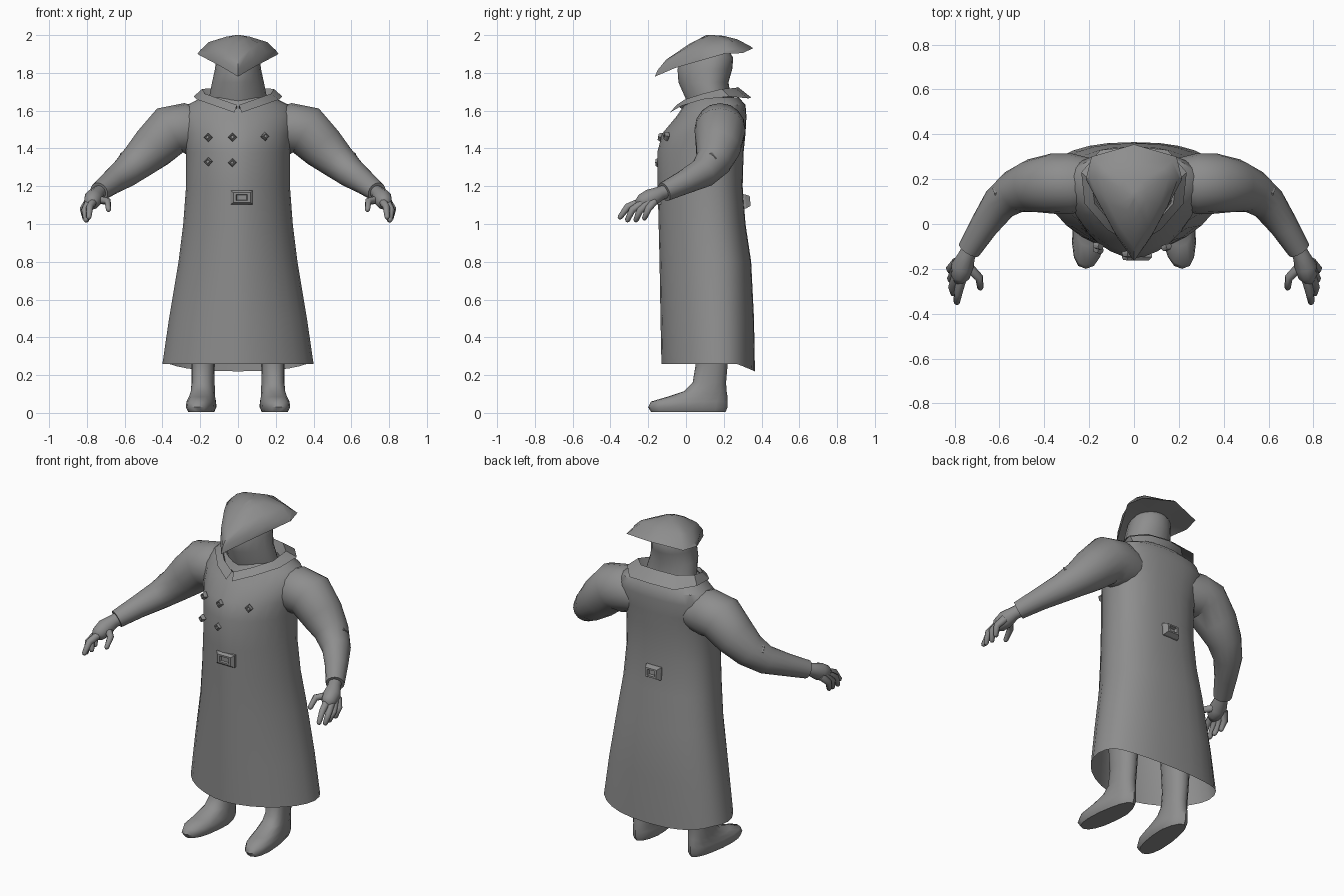
import bpy, bmesh, math
from mathutils import Vector, Matrix

cube = bpy.data.objects.get("Cube")
if cube:
    bpy.data.objects.remove(cube)

grey = bpy.data.materials.new("plain_grey")
grey.use_nodes = True
GREY = (0.27, 0.27, 0.27, 1)
grey.diffuse_color = GREY
grey.node_tree.nodes["Principled BSDF"].inputs["Base Color"].default_value = GREY


def finish(name, bm, mirror=False, angle=40):
    """Turn a bmesh into a shaded object, optionally mirrored across x."""
    bmesh.ops.recalc_face_normals(bm, faces=bm.faces)
    mesh = bpy.data.meshes.new(name)
    bm.to_mesh(mesh)
    bm.free()
    mesh.materials.append(grey)
    obj = bpy.data.objects.new(name, mesh)
    bpy.context.collection.objects.link(obj)
    if mirror:
        obj.modifiers.new("mirror", "MIRROR")
    bpy.ops.object.select_all(action="DESELECT")
    obj.select_set(True)
    bpy.context.view_layer.objects.active = obj
    bpy.ops.object.shade_smooth_by_angle(angle=math.radians(angle))
    return obj


def loft(bm, rings, closed=True, cap_start=False, cap_end=False):
    """Skin a list of equally long point rows."""
    rows = [[bm.verts.new(p) for p in ring] for ring in rings]
    n = len(rows[0])
    for a, b in zip(rows, rows[1:]):
        for i in range(n if closed else n - 1):
            j = (i + 1) % n
            bm.faces.new((a[i], a[j], b[j], b[i]))
    if cap_start:
        bm.faces.new(rows[0])
    if cap_end:
        bm.faces.new(rows[-1])


def oval(z, half, front, back, cx=0, mid=0.5, sharp=2.0, blunt=2.0, n=28):
    """Horizontal ring with its own curve exponent for front and back."""
    cy = front + (back - front) * mid
    pts = []
    for i in range(n):
        a = 2 * math.pi * i / n
        c, s = math.cos(a), math.sin(a)
        e = 2 / (sharp if s < 0 else blunt)
        depth = (cy - front) if s < 0 else (back - cy)
        pts.append(Vector((cx + half * math.copysign(abs(c) ** e, c),
                           cy + depth * math.copysign(abs(s) ** e, s), z)))
    return pts


def tube(bm, path, sides=12, tip=False, cap=True):
    """Round limb through (x, y, z, radius) points."""
    pts = [Vector(p[:3]) for p in path]
    radii = [p[3] for p in path]
    if tip:
        end = (pts[-1] - pts[-2]).normalized()
        pts.append(pts[-1] + end * radii[-1] * 0.7)
        radii.append(radii[-1] * 0.5)
    rings = []
    for i, p in enumerate(pts):
        d = (pts[min(i + 1, len(pts) - 1)] - pts[max(i - 1, 0)]).normalized()
        u = d.cross(Vector((0, 0, 1))).normalized()
        v = u.cross(d)
        rings.append([p + radii[i] * (u * math.cos(t) + v * math.sin(t))
                      for t in (2 * math.pi * k / sides for k in range(sides))])
    loft(bm, rings, cap_start=cap, cap_end=cap)


def mirrored_row(half):
    """Close a right-hand row of points (front to back) across x = 0."""
    return [Vector(p) for p in half] + [Vector((-x, y, z)) for x, y, z in reversed(half[1:-1])]


def fitting(name, loc, normal, w, h, depth=0.02, roll=0, mirror=False):
    """Small bevelled plate with a sunken middle."""
    bm = bmesh.new()
    for_size = [(w, h, -depth), (w, h, 0), (w * .75, h * .7, depth),
                (w * .5, h * .45, depth), (w * .4, h * .35, depth * .3)]
    loft(bm, [[(-a / 2, -b / 2, c), (a / 2, -b / 2, c), (a / 2, b / 2, c), (-a / 2, b / 2, c)]
              for a, b, c in for_size], cap_start=True, cap_end=True)
    turn = Vector(normal).to_track_quat("Z", "Y").to_matrix().to_4x4()
    bm.transform(Matrix.Translation(loc) @ turn @ Matrix.Rotation(math.radians(roll), 4, "Z"))
    finish(name, bm, mirror, 20)


# Long flared coat, open at the hem, with a dipping back edge
bm = bmesh.new()
coat_rows = [(.26, .40, -.13, .365), (.50, .365, -.135, .36), (.80, .315, -.14, .345),
             (1.0, .29, -.145, .315), (1.2, .275, -.15, .30), (1.38, .275, -.152, .305),
             (1.48, .29, -.125, .315), (1.57, .31, -.05, .32), (1.63, .27, -.01, .315),
             (1.67, .19, .01, .28)]
rings = [oval(z, h, f, b, mid=.6, sharp=1.75, blunt=2.4) for z, h, f, b in coat_rows]
for p in rings[0]:
    p.z -= .04 * max(0, (p.y - .27) / .095)
loft(bm, rings)
finish("coat", bm)

# Upper arms and sleeves
bm = bmesh.new()
tube(bm, [(.18, .18, 1.50, .11), (.28, .18, 1.505, .135), (.36, .18, 1.495, .135),
          (.45, .17, 1.405, .12), (.53, .145, 1.33, .097), (.60, .09, 1.27, .08),
          (.67, -.01, 1.22, .064), (.735, -.115, 1.17, .052)], sides=16)
finish("sleeve", bm, True)

# Hands with curled fingers
bm = bmesh.new()
tube(bm, [(.72, -.09, 1.18, .036), (.745, -.14, 1.16, .038), (.765, -.19, 1.135, .05),
          (.775, -.235, 1.115, .042)], tip=True)
for knuckle, middle, end in [((.765, -.23, 1.12), (.785, -.31, 1.09), (.79, -.35, 1.035)),
                             ((.785, -.215, 1.12), (.81, -.285, 1.075), (.805, -.31, 1.02)),
                             ((.79, -.195, 1.12), (.815, -.245, 1.07), (.80, -.265, 1.02)),
                             ((.79, -.17, 1.12), (.82, -.20, 1.08), (.81, -.22, 1.03)),
                             ((.75, -.18, 1.13), (.69, -.24, 1.12), (.685, -.285, 1.075))]:
    tube(bm, [(*knuckle, .023), (*middle, .019), (*end, .014)], sides=8, tip=True)
finish("hand", bm, True, 60)

# Legs with boots, toes turned slightly outward
bm = bmesh.new()
leg_rows = [(.005, .065, -.185, .21), (.03, .078, -.20, .22), (.06, .075, -.185, .22),
            (.085, .068, -.10, .22), (.115, .064, -.01, .215), (.16, .061, .035, .212),
            (.25, .062, .05, .22), (.50, .075, .04, .235), (.90, .10, .03, .25)]
rings = [oval(z, h, f, b, cx=.185, n=16, sharp=2.4) for z, h, f, b in leg_rows]
for ring in rings:
    for p in ring:
        p.x += .1 * max(0, .1 - p.y)
loft(bm, rings, cap_start=True, cap_end=True)
finish("leg_and_boot", bm, True, 50)

# Covered head and neck
bm = bmesh.new()
head_rows = [(1.58, .16, .01, .25), (1.66, .155, .0, .24), (1.75, .137, -.04, .225),
             (1.82, .122, -.045, .245), (1.88, .115, -.02, .25), (1.93, .08, .04, .22)]
loft(bm, [oval(z, h, f, b, mid=.6, sharp=1.7, n=20) for z, h, f, b in head_rows], cap_end=True)
finish("head", bm, angle=60)

# Three-cornered hat: hollow underside, brim edge, upturned flap, crown
bm = bmesh.new()
inner = [(0, -.06, 1.85), (.07, -.01, 1.87), (.11, .08, 1.88), (.12, .18, 1.90), (.10, .24, 1.905), (0, .27, 1.91)]
brim = [(0, -.165, 1.78), (.075, -.06, 1.825), (.14, .06, 1.86), (.215, .20, 1.90), (.19, .30, 1.905), (0, .355, 1.93)]
flap = [(0, -.15, 1.815), (.085, -.04, 1.875), (.15, .08, 1.91), (.20, .21, 1.92), (.17, .28, 1.925), (0, .34, 1.942)]
crown = [(0, -.105, 1.87), (.065, -.01, 1.925), (.115, .09, 1.955), (.155, .21, 1.963), (.13, .245, 1.968), (0, .27, 1.978)]
top = [(0, .02, 1.955), (.03, .06, 1.975), (.05, .10, 1.988), (.06, .16, 1.992), (.04, .19, 1.994), (0, .20, 1.996)]
peak = [(x * .2, .13 + (y - .13) * .2, 2.0) for x, y, z in top]
loft(bm, [mirrored_row(r) for r in (inner, brim, flap, crown, top, peak)], cap_start=True, cap_end=True)
finish("hat", bm, angle=35)

# Turned-down collar, meeting in a V at the front
bm = bmesh.new()
stand = [(.005, -.01, 1.60), (.09, .02, 1.62), (.155, .10, 1.64), (.15, .20, 1.65), (.10, .24, 1.66), (0, .25, 1.66)]
fold = [(.005, -.05, 1.63), (.09, -.005, 1.66), (.175, .09, 1.69), (.19, .19, 1.715), (.12, .26, 1.72), (0, .275, 1.725)]
edge = [(.02, -.085, 1.59), (.12, -.025, 1.625), (.22, .09, 1.66), (.235, .23, 1.675), (.15, .33, 1.665), (0, .345, 1.67)]
loft(bm, [[Vector(p) for p in r] + [Vector((-x, y, z)) for x, y, z in reversed(r[:-1])]
          for r in (stand, fold, edge)], closed=False)
finish("collar", bm, angle=35)

# Buttons, buckles and elbow patches
for i, (x, y, z) in enumerate([(-.16, -.10, 1.46), (-.03, -.135, 1.46), (.145, -.105, 1.465),
                               (-.16, -.118, 1.33), (-.03, -.15, 1.325)]):
    fitting(f"button_{i + 1}", (x, y, z), (x * 2, -1, .2 if z > 1.4 else 0), .033, .033, .012, 45)
fitting("front_buckle", (.02, -.148, 1.14), (0, -1, 0), .12, .075, .015)
fitting("back_buckle", (0, .315, 1.12), (0, 1, .1), .10, .075, .025)
fitting("elbow_patch", (.595, .15, 1.355), (.6, .5, .65), .065, .055, .022, 20, True)
